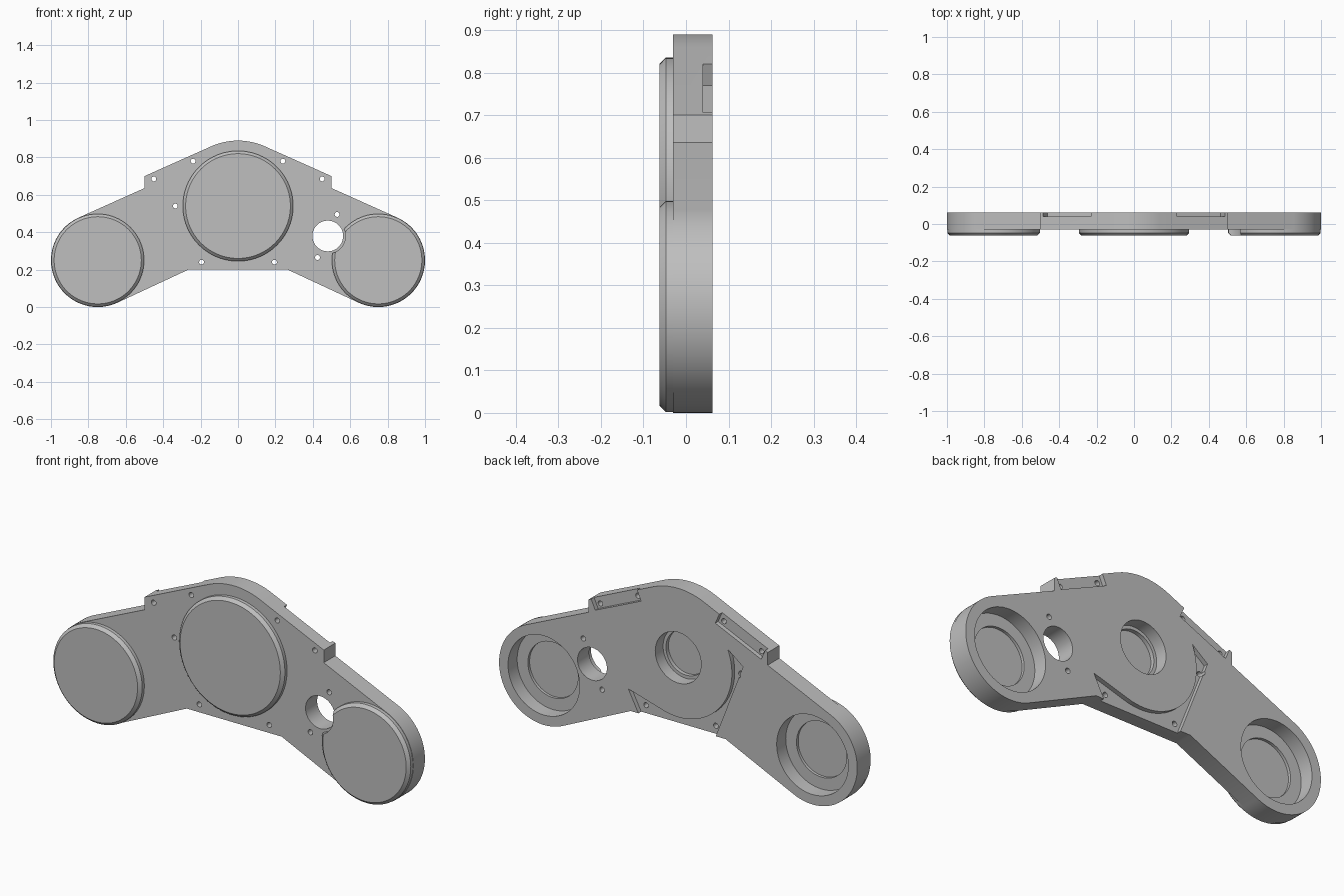
import bpy, bmesh
from math import sin, cos, radians
from mathutils import Vector

cube = bpy.data.objects.get("Cube")
if cube:
    bpy.data.objects.remove(cube, do_unlink=True)

grey = bpy.data.materials.new("plain_grey")
grey.use_nodes = True
GREY = (0.52, 0.52, 0.52, 1)
grey.diffuse_color = GREY
grey.node_tree.nodes["Principled BSDF"].inputs["Base Color"].default_value = GREY

FRONT, FACE, BACK = -0.0625, -0.03, 0.0625
HUB, SIDE = (0, 0.54), (0.75, 0.25)
TILT = 24


def arc(centre, r, a, b, n):
    """Points (x, z) on an arc from angle a to b in degrees."""
    step = (b - a) / n
    return [(centre[0] + r * cos(radians(a + i * step)),
             centre[1] + r * sin(radians(a + i * step))) for i in range(n + 1)]


def circle(centre, r, n=64):
    return arc(centre, r, 0, 360, n)[:-1]


def loft(name, rings):
    """Closed solid through matching outlines, each given as (y, points)."""
    bm = bmesh.new()
    loops = [[bm.verts.new((x, y, z)) for x, z in pts] for y, pts in rings]
    bm.faces.new(loops[0])
    bm.faces.new(loops[-1][::-1])
    for a, b in zip(loops, loops[1:]):
        for i in range(len(a)):
            bm.faces.new((a[i - 1], a[i], b[i], b[i - 1]))
    bmesh.ops.recalc_face_normals(bm, faces=bm.faces)
    mesh = bpy.data.meshes.new(name)
    bm.to_mesh(mesh)
    bm.free()
    mesh.materials.append(grey)
    obj = bpy.data.objects.new(name, mesh)
    bpy.context.collection.objects.link(obj)
    return obj


def prism(name, pts, y0, y1):
    return loft(name, [(y0, pts), (y1, pts)])


def activate(obj):
    bpy.ops.object.select_all(action='DESELECT')
    obj.select_set(True)
    bpy.context.view_layer.objects.active = obj


def cut(obj, pts, y0, y1):
    """Remove a prism from obj."""
    cutter = prism("cutter", pts, y0, y1)
    cutter.hide_render = True
    mod = obj.modifiers.new("cut", 'BOOLEAN')
    mod.operation, mod.solver, mod.object = 'DIFFERENCE', 'EXACT', cutter
    activate(obj)
    bpy.ops.object.modifier_apply(modifier=mod.name)
    bpy.data.objects.remove(cutter, do_unlink=True)


def mirrored(pts):
    return [(-x, z) for x, z in reversed(pts)]


# Body plate: rounded crown, two shoulders and two round ends
right = ([(0.265, 0.2)] + arc(SIDE, 0.25, -115, 90 - TILT, 56)
         + [(0.5, 0.636), (0.5, 0.70)])
crown = arc(HUB, 0.35, 90 - TILT, 90 + TILT, 20)
body = prism("body_plate", right + crown + mirrored(right), FACE, BACK)

# Stepped round pockets in the back
for x in (-SIDE[0], SIDE[0]):
    cut(body, circle((x, SIDE[1]), 0.2), -0.01, 0.1)
    cut(body, circle((x, SIDE[1]), 0.14), -0.024, 0.05)
cut(body, circle(HUB, 0.128), 0.0, 0.1)
cut(body, circle(HUB, 0.112), -0.02, 0.05)

# Mounting notches along the upper slopes
along = Vector((cos(radians(TILT)), -sin(radians(TILT))))
inward = Vector((-sin(radians(TILT)), -cos(radians(TILT))))
start = Vector((0.23, 0.821))
notch = [tuple(start + along * s + inward * w)
         for s, w in ((0, -0.1), (0.28, -0.1), (0.28, 0.056), (0, 0.056))]
cut(body, notch, 0.04, 0.1)
cut(body, mirrored(notch), 0.04, 0.1)

# Curved recess around the lower hub, open at the bottom edge
recess = arc(HUB, 0.3, 157, 286, 40) + [
    (0.278, 0.308), (0.222, 0.2), (0.18, 0.12),
    (-0.18, 0.12), (-0.21, 0.2), (-0.362, 0.59)]
cut(body, recess, 0.04, 0.1)

# Through opening and screw holes
OPENING = (0.48, 0.38)
cut(body, circle(OPENING, 0.082), -0.1, 0.1)
screws = [(-0.335, 0.54), (0.53, 0.495), (0.425, 0.265)]
for x, z in ((0.24, 0.78), (0.45, 0.685), (0.195, 0.24)):
    screws += [(x, z), (-x, z)]
for spot in screws:
    cut(body, circle(spot, 0.013, 20), -0.1, 0.1)


# Raised front discs with chamfered rims
def disc(name, centre, r, n):
    c = 0.015
    return loft(name, [(FRONT, circle(centre, r - c, n)),
                       (FRONT + c, circle(centre, r, n)),
                       (FACE + 0.002, circle(centre, r, n))])


hub_disc = disc("centre_disc", HUB, 0.295, 96)
left_disc = disc("left_disc", SIDE, 0.248, 80)
right_disc = disc("right_disc", (-SIDE[0], SIDE[1]), 0.248, 80)
cut(left_disc, circle(OPENING, 0.095), -0.1, 0.0)

for obj in (body, hub_disc, left_disc, right_disc):
    activate(obj)
    bpy.ops.object.shade_smooth_by_angle(angle=radians(30))
